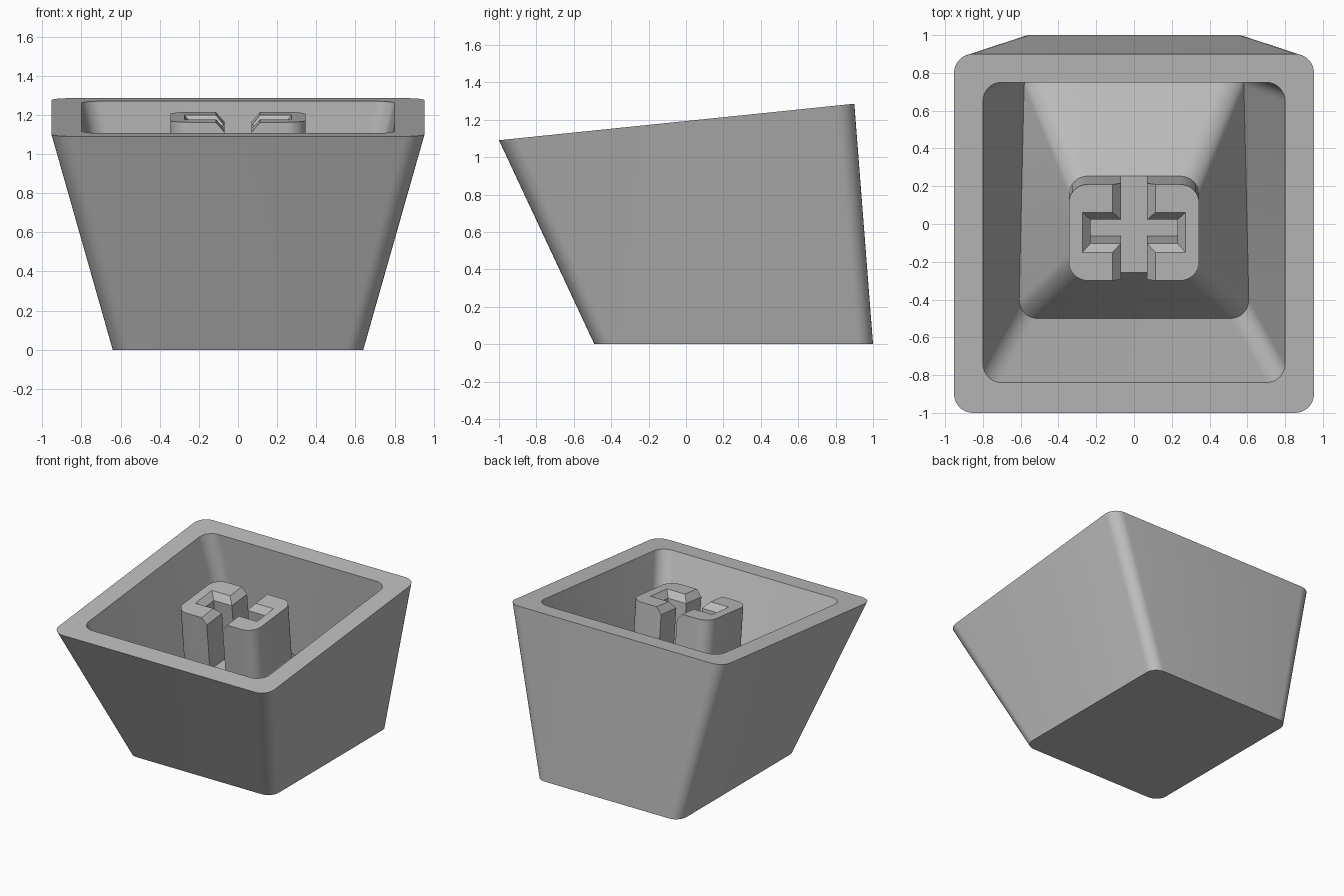
import bpy, bmesh, math
from mathutils import Vector, Matrix

cube = bpy.data.objects.get("Cube")
if cube:
    bpy.data.objects.remove(cube, do_unlink=True)

grey = bpy.data.materials.new("plain_grey")
grey.use_nodes = True
grey.diffuse_color = (0.5, 0.5, 0.5, 1)
grey.node_tree.nodes["Principled BSDF"].inputs["Base Color"].default_value = (0.5, 0.5, 0.5, 1)

# The rim lies in a plane that rises towards the back
SLOPE = 0.1026
RIM_Z = 1.193
TILT = Matrix.Translation((0, 0, RIM_Z)) @ Matrix.Rotation(math.atan(SLOPE), 4, 'X')
STEM_Y, STEM_HALF_X, STEM_HALF_Y, STEM_DEPTH = -0.045, 0.345, 0.256, 0.43


def corner(cx, cy, r, start, steps=8):
    """Quarter arc, counter-clockwise from the start angle."""
    return [(cx + r * math.cos(start + math.pi / 2 * i / steps),
             cy + r * math.sin(start + math.pi / 2 * i / steps)) for i in range(steps + 1)]


def rounded_rect(hx, y0, y1, r, back_scale=1.0):
    """Rounded rectangle whose back end may be narrower."""
    pts = (corner(hx - r, y1 - r, r, 0) + corner(r - hx, y1 - r, r, math.pi / 2)
           + corner(r - hx, y0 + r, r, math.pi) + corner(hx - r, y0 + r, r, 1.5 * math.pi))
    return [(x * (1 + (back_scale - 1) * (y - y0) / (y1 - y0)), y) for x, y in pts]


def on_rim(pts):
    return [Vector((x, y, RIM_Z + SLOPE * y)) for x, y in pts]


def level(pts, z):
    return [Vector((x, y, z)) for x, y in pts]


def loft(name, rings):
    """Skin a stack of matching rings and cap both ends."""
    bm = bmesh.new()
    loops = [[bm.verts.new(p) for p in ring] for ring in rings]
    for a, b in zip(loops, loops[1:]):
        for i in range(len(a)):
            j = (i + 1) % len(a)
            bm.faces.new((a[i], a[j], b[j], b[i]))
    bm.faces.new(loops[0][::-1])
    bm.faces.new(loops[-1])
    bmesh.ops.recalc_face_normals(bm, faces=bm.faces)
    mesh = bpy.data.meshes.new(name)
    bm.to_mesh(mesh)
    bm.free()
    mesh.materials.append(grey)
    obj = bpy.data.objects.new(name, mesh)
    bpy.context.collection.objects.link(obj)
    bpy.ops.object.select_all(action='DESELECT')
    obj.select_set(True)
    bpy.context.view_layer.objects.active = obj
    bpy.ops.object.shade_smooth_by_angle(angle=math.radians(30))
    return obj


# Shell: outer walls, rim, cavity walls and the mound that carries the stem
mound_top = rounded_rect(STEM_HALF_X, STEM_Y - STEM_HALF_Y, STEM_Y + STEM_HALF_Y, 0.1)
loft("shell", [
    level(rounded_rect(0.64, -0.49, 1.0, 0.09), 0),
    on_rim(rounded_rect(0.953, -1.0, 0.9, 0.1)),
    on_rim(rounded_rect(0.8, -0.84, 0.75, 0.1)),
    level(rounded_rect(0.61, -0.5, 0.83, 0.1, 0.95), 0.3),
    [TILT @ p for p in level(mound_top, -STEM_DEPTH)],
])


# Stem: two C-shaped halves around a cross slot with a chamfered mouth
def stem_outline(chamfer):
    gap, slot, end = 0.07 + chamfer, 0.063 + chamfer, 0.23 + chamfer
    hx, hy, r = STEM_HALF_X, STEM_HALF_Y, 0.1
    pts = [(gap, -hy)]
    pts += corner(hx - r, r - hy, r, 1.5 * math.pi) + corner(hx - r, hy - r, r, 0)
    pts += [(gap, hy), (gap, slot), (end, slot), (end, -slot), (gap, -slot)]
    return [(x, y + STEM_Y) for x, y in pts]


for side, name in ((1, "stem_left"), (-1, "stem_right")):
    rings = [level(stem_outline(c), z) for c, z in
             ((0, -STEM_DEPTH - 0.01), (0, -0.05), (0.043, 0))]
    loft(name, [[TILT @ Vector((side * p.x, p.y, p.z)) for p in ring] for ring in rings])
